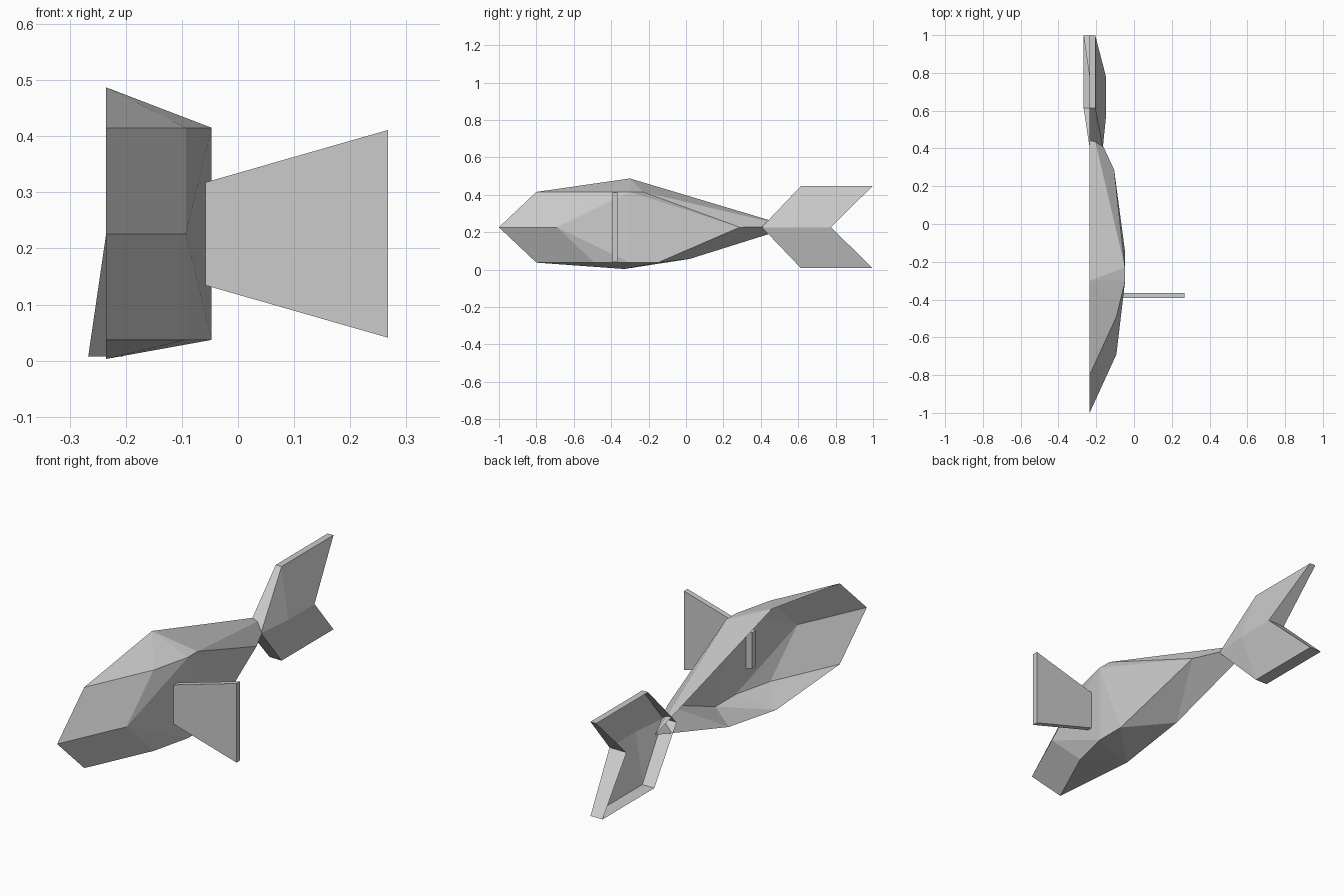
import bpy
import bmesh

if "Cube" in bpy.data.objects:
    bpy.data.objects.remove(bpy.data.objects["Cube"])

grey = bpy.data.materials.new("light_grey")
grey.diffuse_color = (0.6, 0.6, 0.6, 1)
grey.use_nodes = True
grey.node_tree.nodes["Principled BSDF"].inputs["Base Color"].default_value = grey.diffuse_color

CUT = -0.235   # open side plane of the half body
MID = 0.226    # height of the centre line


def make(name, points, faces):
    """Flat shaded mesh from named points, facing outward (+x on the whole)."""
    bm = bmesh.new()
    v = {k: bm.verts.new(p) for k, p in points.items()}
    for f in faces:
        bm.faces.new([v[k] for k in f.split()])
    bmesh.ops.recalc_face_normals(bm, faces=bm.faces)
    bm.normal_update()
    if sum(f.normal.x * f.calc_area() for f in bm.faces) < -1e-4:
        bmesh.ops.reverse_faces(bm, faces=bm.faces)
    mesh = bpy.data.meshes.new(name)
    bm.to_mesh(mesh)
    bm.free()
    mesh.materials.append(grey)
    obj = bpy.data.objects.new(name, mesh)
    bpy.context.collection.objects.link(obj)
    return obj


# Half body: open shell with a back spine, belly line and two side rails
TOP, LOW = 0.415, 0.037
body = {
    "nose": (CUT, -1.0, MID), "cheek": (-0.093, -0.69, MID),
    "brow": (CUT, -0.8, TOP), "peak": (CUT, -0.3, 0.487),
    "chin": (CUT, -0.8, LOW), "belly": (CUT, -0.33, 0.003),
    "rear_belly": (CUT, 0.02, 0.057), "tip": (CUT, 0.565, 0.228),
    "t1": (-0.093, -0.49, TOP), "t2": (-0.047, -0.3, TOP), "t3": (-0.048, -0.23, TOP),
    "b1": (-0.093, -0.49, LOW), "b2": (-0.047, -0.3, LOW), "b3": (-0.047, -0.15, LOW),
    "flank": (-0.105, 0.287, MID),
}
make("body", body, [
    "nose cheek t1 brow", "nose chin b1 cheek",            # snout
    "cheek t2 t1", "cheek b2 t2", "cheek b1 b2",           # cheek
    "t2 b2 b3", "t2 b3 flank", "t2 flank t3",              # side
    "brow t1 peak", "t1 t2 peak", "t2 t3 peak",            # back
    "t3 tip peak", "t3 flank tip",
    "chin belly b1", "b1 belly b2", "b2 belly b3",         # underside
    "b3 belly rear_belly", "b3 rear_belly flank", "flank rear_belly tip",
])

# Tail: two swept lobes with rim strips, open on the cut side
tail = {
    "root": (-0.165, 0.405, MID), "root_in": (CUT, 0.405, MID),
    "ridge": (-0.147, 0.58, MID),
    "notch": (-0.147, 0.775, MID), "notch_in": (CUT, 0.775, MID),
}
tail_faces = []
for s, z, inner in (("u", 0.447, CUT), ("l", 0.007, -0.267)):
    tail.update({
        s + "1": (-0.205, 0.615, z), s + "2": (-0.205, 0.998, z),
        s + "1_in": (inner, 0.615, z), s + "2_in": (inner, 0.998, z),
    })
    tail_faces += [f.replace("#", s) for f in (
        "root #1 ridge", "ridge #1 #2", "ridge #2 notch",
        "root root_in #1_in #1", "#1 #1_in #2_in #2", "#2 #2_in notch_in notch")]
make("tail", tail, tail_faces)

# Side fin: thin tapered plate passing through the body wall
outline = [(-0.085, 0.31), (0.267, 0.411), (0.267, 0.041), (-0.085, 0.142)]
fin = {}
for i, (x, z) in enumerate(outline):
    fin[f"f{i}"] = (x, -0.392, z)
    fin[f"r{i}"] = (x, -0.366, z)
make("side_fin", fin, ["f0 f1 f2 f3", "r3 r2 r1 r0"] + [
    f"f{i} r{i} r{(i + 1) % 4} f{(i + 1) % 4}" for i in range(4)])
